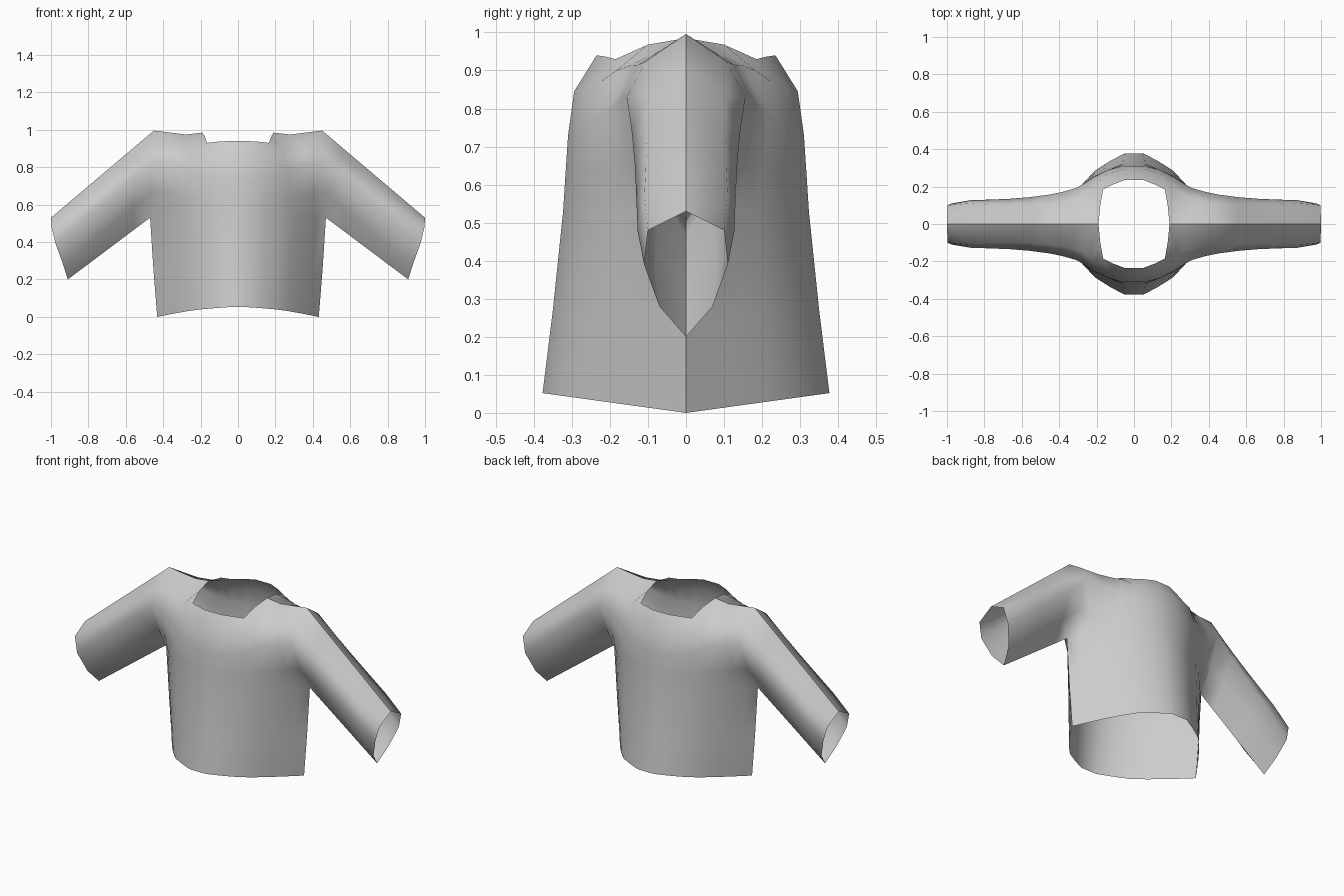
import bpy
import bmesh
import math
from mathutils import Vector

default_cube = bpy.data.objects.get("Cube")
if default_cube:
    bpy.data.objects.remove(default_cube, do_unlink=True)

# Single cloth colour
cloth = bpy.data.materials.new("grey_cloth")
cloth.use_nodes = True
colour = (0.6, 0.6, 0.6, 1)
cloth.diffuse_color = colour
cloth.node_tree.nodes["Principled BSDF"].inputs["Base Color"].default_value = colour

# Lens-shaped torso section: share of half width, share of depth
SECTION = [(0, 1), (.12, 1), (.3, .89), (.48, .76), (.62, .59), (.76, .39), (.9, .165), (1, 0)]


def torso_row(width, depth, height, hem_rise=0):
    """Half of a torso section, from centre to side seam."""
    return [Vector((width * f, depth * g, height + hem_rise * g)) for f, g in SECTION]


def blend_rows(low, high, amount):
    return [a.lerp(b, amount) for a, b in zip(low, high)]


# Torso rows from hem to neckline and shoulder seam
hem = torso_row(.432, .377, 0, .052)
waist = torso_row(.452, .35, .25, .02)
armpit = torso_row(.47, .323, .53)
chest = [Vector(p) for p in (
    (0, .31, .73), (.055, .31, .73), (.14, .288, .74), (.215, .25, .76),
    (.265, .217, .785), (.31, .192, .805), (.38, .172, .825), (.46, .156, .83))]
yoke = [Vector(p) for p in (
    (0, .294, .845), (.05, .294, .845), (.13, .27, .85), (.2, .225, .87),
    (.235, .183, .9), (.27, .148, .913), (.35, .125, .915), (.45, .108, .922))]
collar = [Vector(p) for p in (
    (0, .235, .94), (.05, .235, .94), (.115, .21, .936), (.165, .185, .93),
    (.18, .1, .968), (.19, 0, .985), (.28, 0, .975), (.45, 0, .996))]
underarm = blend_rows(armpit, chest, .45)
for point, (f, g) in zip(underarm, SECTION):
    point.y += .012 * f * f
torso = [hem, waist, armpit, underarm, chest, yoke, collar]

# Sleeve columns from armhole to cuff
armhole = [row[-1] for row in torso[2:]]
cuff = [Vector(p) for p in (
    (.91, 0, .2), (.935, .07, .28), (.975, .11, .39), (.997, .1, .48), (1, 0, .53))]
sleeve = [blend_rows(armhole, cuff, step / 5) for step in range(6)]
for column, swell in zip(sleeve, (0, -.004, -.003, .002, .008, 0)):
    for point in column[1:-1]:
        point.y += swell


def add_grid(bm, rows, side):
    verts = [[bm.verts.new((p.x, p.y * side, p.z)) for p in row] for row in rows]
    for low, high in zip(verts, verts[1:]):
        for i in range(len(low) - 1):
            bm.faces.new((low[i], low[i + 1], high[i + 1], high[i]))


def make_panel(name, side):
    """One half of the garment, mirrored left to right."""
    bm = bmesh.new()
    add_grid(bm, torso, side)
    add_grid(bm, list(zip(*sleeve)), side)
    bmesh.ops.remove_doubles(bm, verts=bm.verts, dist=.0005)
    if side > 0:
        bmesh.ops.reverse_faces(bm, faces=bm.faces)
    mesh = bpy.data.meshes.new(name)
    bm.to_mesh(mesh)
    bm.free()
    mesh.materials.append(cloth)
    panel = bpy.data.objects.new(name, mesh)
    bpy.context.collection.objects.link(panel)
    mirror = panel.modifiers.new("left_right", 'MIRROR')
    mirror.use_axis[0] = True
    mirror.use_clip = True
    bpy.ops.object.select_all(action='DESELECT')
    panel.select_set(True)
    bpy.context.view_layer.objects.active = panel
    bpy.ops.object.shade_smooth_by_angle(angle=math.radians(75))


make_panel("front_panel_with_sleeves", -1)
make_panel("back_panel_with_sleeves", 1)
